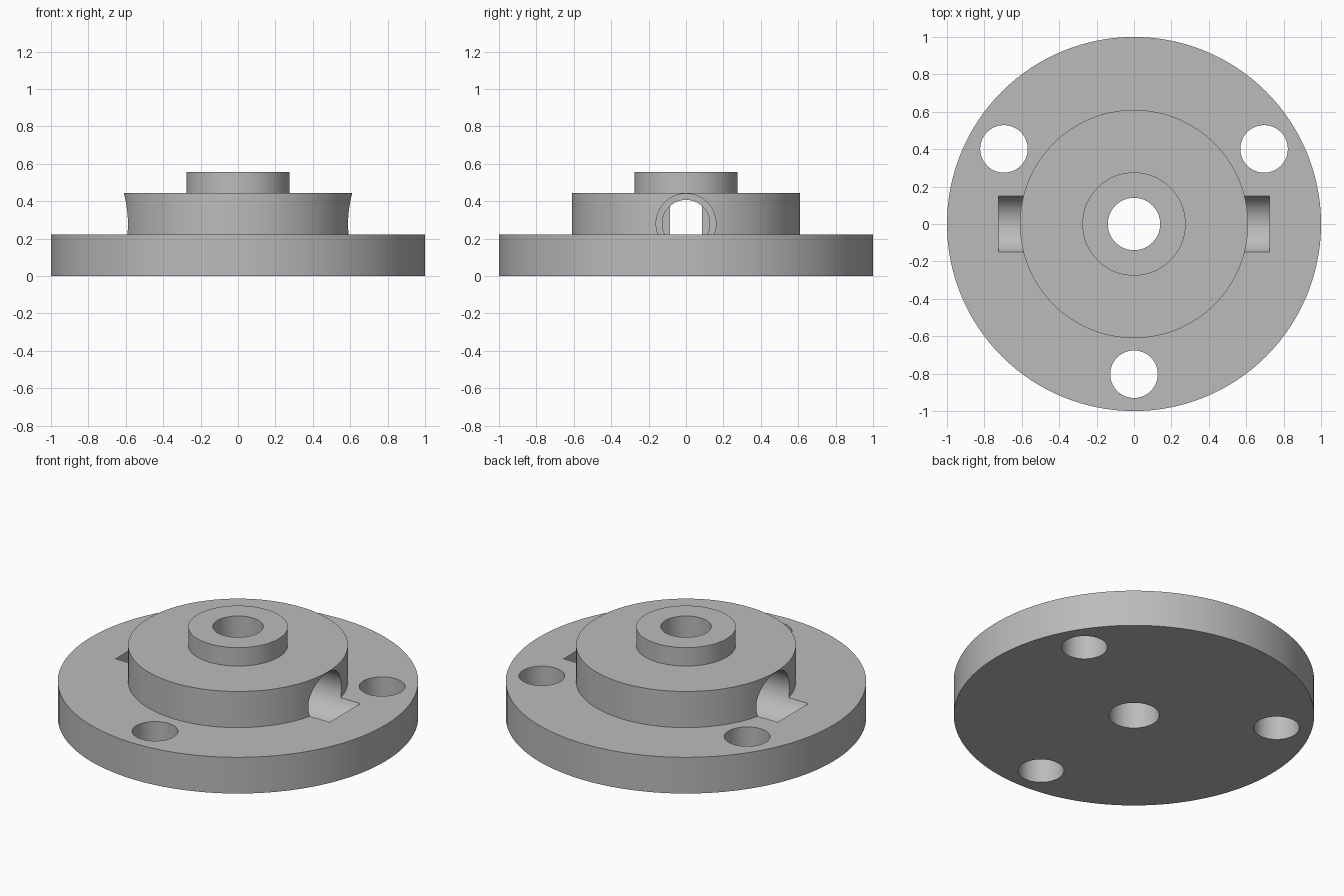
import bpy, bmesh, math
from mathutils import Matrix, Vector

cube = bpy.data.objects.get("Cube")
if cube:
    bpy.data.objects.remove(cube, do_unlink=True)

SEGMENTS = 128
BORE_R = 0.14
PORT_Z = 0.28

metal = bpy.data.materials.new("plain_grey")
metal.use_nodes = True
grey = (0.5, 0.5, 0.5, 1)
metal.diffuse_color = grey
metal.node_tree.nodes["Principled BSDF"].inputs["Base Color"].default_value = grey


def make_object(name, bm):
    bmesh.ops.recalc_face_normals(bm, faces=bm.faces)
    mesh = bpy.data.meshes.new(name)
    bm.to_mesh(mesh)
    bm.free()
    mesh.materials.append(metal)
    obj = bpy.data.objects.new(name, mesh)
    bpy.context.collection.objects.link(obj)
    return obj


def lathe(name, profile):
    """Revolve a closed (radius, height) profile around z."""
    bm = bmesh.new()
    verts = [bm.verts.new((r, 0, z)) for r, z in profile]
    edges = [bm.edges.new((verts[i - 1], verts[i])) for i in range(len(verts))]
    bmesh.ops.spin(bm, geom=verts + edges, cent=(0, 0, 0), axis=(0, 0, 1),
                   angle=math.tau, steps=SEGMENTS, use_merge=True)
    bmesh.ops.remove_doubles(bm, verts=bm.verts, dist=1e-5)
    return make_object(name, bm)


def cut_cylinder(target, radius, start, end):
    """Drill a cylinder from start to end out of the target."""
    a, b = Vector(start), Vector(end)
    turn = (b - a).to_track_quat("Z", "Y").to_matrix().to_4x4()
    bm = bmesh.new()
    bmesh.ops.create_cone(bm, cap_ends=True, segments=64, radius1=radius,
                          radius2=radius, depth=(b - a).length,
                          matrix=Matrix.Translation((a + b) / 2) @ turn)
    cutter = make_object("drill_cutter", bm)
    cutter.hide_render = True
    bpy.context.view_layer.objects.active = target
    mod = target.modifiers.new("drill", "BOOLEAN")
    mod.operation = "DIFFERENCE"
    mod.solver = "EXACT"
    mod.object = cutter
    bpy.ops.object.modifier_apply(modifier=mod.name)
    bpy.data.objects.remove(cutter, do_unlink=True)


# Stepped flange: base disc, hub and raised collar around the central bore
flange = lathe("flange_body", [
    (BORE_R, 0), (1, 0), (1, 0.222), (0.61, 0.222), (0.61, 0.443),
    (0.276, 0.443), (0.276, 0.556), (BORE_R, 0.556)])

# Three bolt holes through the base
for i in range(3):
    angle = math.radians(-90 + 120 * i)
    x, y = 0.803 * math.cos(angle), 0.803 * math.sin(angle)
    cut_cylinder(flange, 0.127, (x, y, -0.1), (x, y, 0.4))

# Side ports: wide pocket, then a narrower passage into the central bore
for side in (1, -1):
    cut_cylinder(flange, 0.16, (side * 0.725, 0, PORT_Z), (side * 0.28, 0, PORT_Z))
    cut_cylinder(flange, 0.127, (side * 0.5, 0, PORT_Z), (side * 0.11, 0, PORT_Z))

# Smooth round walls with crisp rims
bpy.ops.object.select_all(action="DESELECT")
flange.select_set(True)
bpy.context.view_layer.objects.active = flange
bpy.ops.object.shade_smooth_by_angle(angle=math.radians(30))
